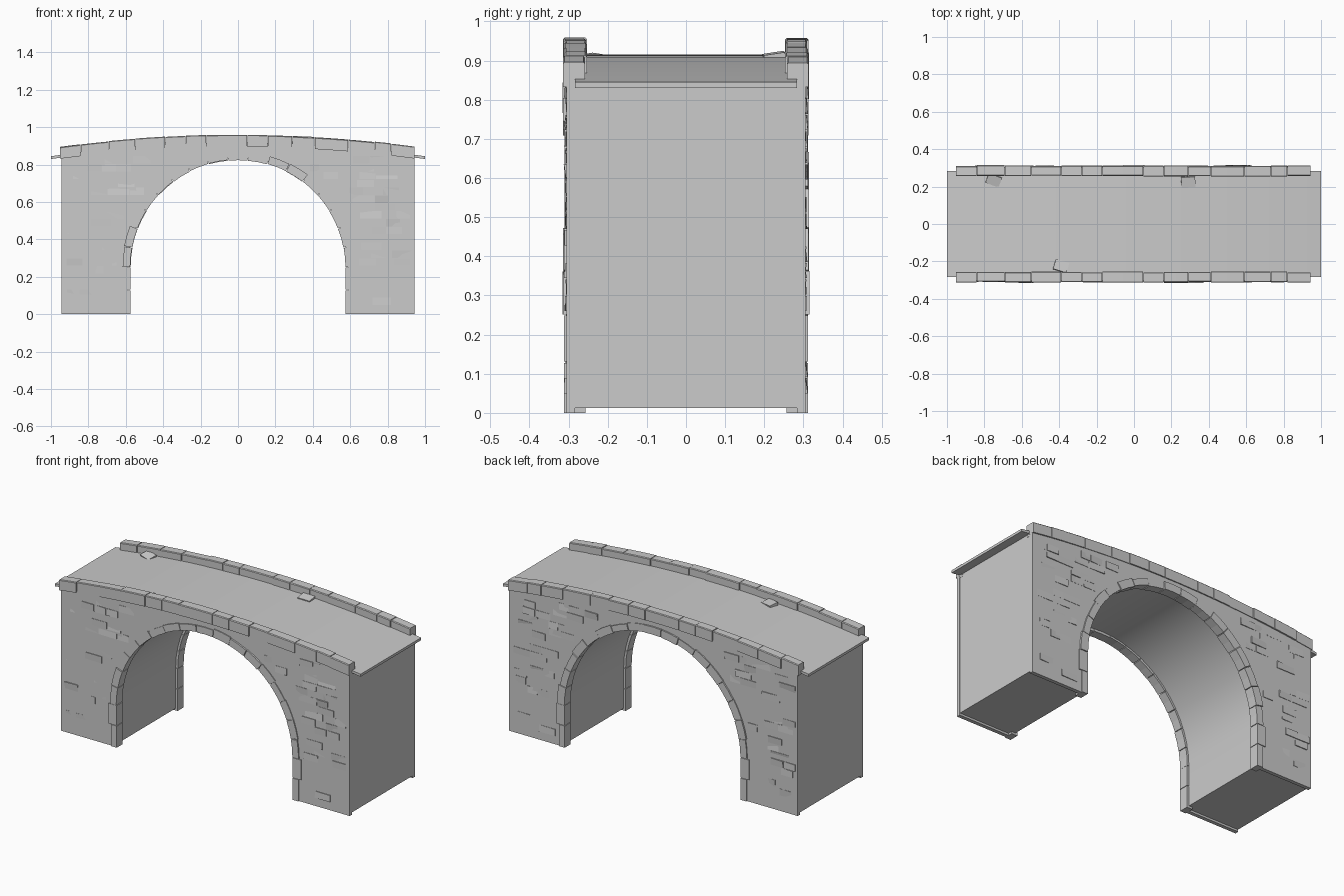
import bpy, bmesh, math, random
from mathutils import Matrix, Euler

random.seed(7)
cube = bpy.data.objects.get("Cube")
if cube:
    bpy.data.objects.remove(cube, do_unlink=True)

stone = bpy.data.materials.new("grey stone")
stone.use_nodes = True
stone.diffuse_color = (0.6, 0.6, 0.6, 1)
stone.node_tree.nodes["Principled BSDF"].inputs["Base Color"].default_value = (0.6, 0.6, 0.6, 1)

SPRING, RADIUS = 0.25, 0.575   # arch springing height and inner radius


def rise(x, top):
    """Height of the humped roadway line whose crown is at top."""
    return top - 0.07 * x * x


def prism(bm, outline, y_in, y_out):
    """Solid from an x-z outline; y_out is one depth or one per corner."""
    n = len(outline)
    depths = y_out if isinstance(y_out, list) else [y_out] * n
    a = [bm.verts.new((x, y_in, z)) for x, z in outline]
    b = [bm.verts.new((x, y, z)) for (x, z), y in zip(outline, depths)]
    bm.faces.new(a)
    bm.faces.new(b[::-1])
    for i in range(n):
        j = (i + 1) % n
        bm.faces.new((a[j], a[i], b[i], b[j]))


def finish(bm, name, smooth=False):
    bmesh.ops.recalc_face_normals(bm, faces=bm.faces[:])
    if smooth:
        for f in bm.faces:
            f.smooth = True
        for e in bm.edges:
            e.smooth = e.calc_face_angle(0) < math.radians(30)
    mesh = bpy.data.meshes.new(name)
    bm.to_mesh(mesh)
    bm.free()
    mesh.materials.append(stone)
    obj = bpy.data.objects.new(name, mesh)
    bpy.context.collection.objects.link(obj)
    return obj


def hump(half, top, steps=24):
    xs = [half - 2 * half * i / steps for i in range(steps + 1)]
    return [(x, rise(x, top)) for x in xs]


def arch_outline(half, base, radius, top, steps=28):
    """Bridge elevation: humped top, two piers and a round opening."""
    pts = [(half, base)] + hump(half, top) + [(-half, base), (-radius, base)]
    for i in range(steps + 1):
        t = math.pi * (1 - i / steps)
        pts.append((radius * math.cos(t), SPRING + radius * math.sin(t)))
    return pts + [(radius, base)]


# Core with the barrel vault
bm = bmesh.new()
prism(bm, arch_outline(0.942, 0.012, 0.588, 0.9), -0.29, 0.29)
finish(bm, "bridge_core", True)

# Road slab overhanging both ends
bm = bmesh.new()
prism(bm, hump(1, 0.9) + hump(1, 0.915)[::-1], -0.283, 0.283)
finish(bm, "road_slab", True)

for side, s in (("front", -1), ("back", 1)):
    # Outer wall skin
    bm = bmesh.new()
    prism(bm, arch_outline(0.944, 0, 0.588, 0.9), s * 0.283, s * 0.305)
    finish(bm, side + "_wall", True)

    # Arch stones: legs, then wedge stones around the curve
    bm = bmesh.new()
    for m in (-1, 1):
        for z0, z1, w in ((0, 0.128, 0.038), (0.131, 0.249, 0.055)):
            r = RADIUS + w
            prism(bm, [(m * RADIUS, z0), (m * r, z0), (m * r, z1), (m * RADIUS, z1)],
                  s * 0.257, s * 0.312)
    count = 17
    for k in range(count):
        t0, t1 = (math.pi * (k + e) / count for e in (0.015, 0.985))
        inner = RADIUS + random.uniform(-0.002, 0.003)
        outer = RADIUS + random.uniform(0.038, 0.05)
        ring = []
        for r, angles in ((inner, (t0, (t0 + t1) / 2, t1)), (outer, (t1, (t0 + t1) / 2, t0))):
            ring += [(r * math.cos(t), SPRING + r * math.sin(t)) for t in angles]
        prism(bm, ring, s * 0.257, s * random.uniform(0.309, 0.315))
    finish(bm, side + "_arch_stones")

    # Parapet stones following the hump
    bm = bmesh.new()
    joints = [-0.952, -0.84, -0.69, -0.55, -0.39, -0.28, -0.17, 0.05,
              0.16, 0.29, 0.41, 0.59, 0.73, 0.82, 0.946]
    for x0, x1 in zip(joints, joints[1:]):
        x0, x1 = x0 + 0.0015, x1 - 0.0015
        xm, top = (x0 + x1) / 2, 0.959 + random.uniform(-0.003, 0.002)
        prism(bm, [(x, rise(x, 0.895)) for x in (x0, xm, x1)]
              + [(x, rise(x, top)) for x in (x1, xm, x0)],
              s * random.uniform(0.253, 0.259), s * random.uniform(0.308, 0.315))
    bmesh.ops.recalc_face_normals(bm, faces=bm.faces[:])
    long_edges = [e for e in bm.edges if abs(e.verts[0].co.y - e.verts[1].co.y) < 0.001
                  and e.calc_face_angle(0) > 1 and e.verts[0].co.z > rise(e.verts[0].co.x, 0.93)
                  and e.verts[1].co.z > rise(e.verts[1].co.x, 0.93)]
    bmesh.ops.bevel(bm, geom=long_edges, offset=0.004, segments=1, affect='EDGES')
    finish(bm, side + "_parapet")

    # Kerb joining the road to the parapet
    bm = bmesh.new()
    prism(bm, hump(0.944, 0.885) + hump(0.944, 0.918)[::-1], s * 0.262, s * 0.304)
    finish(bm, side + "_kerb", True)

    # Weathered bricks, tilted so that only some edges stand out
    bm = bmesh.new()
    row_height = 0.042
    for row in range(20):
        z0 = 0.05 + row * row_height
        x = -0.93 + random.uniform(0, 0.05)
        while x < 0.9:
            w = random.uniform(0.06, 0.12)
            quad = [(x, z0), (x + w, z0), (x + w, z0 + row_height - 0.003), (x, z0 + row_height - 0.003)]
            x += w + 0.003
            clear = all(abs(px) < 0.936 and pz < rise(px, 0.89)
                        and (abs(px) > 0.64 if pz < SPRING else math.hypot(px, pz - SPRING) > 0.632)
                        for px, pz in quad)
            if clear and random.random() < (0.6 if z0 > SPRING else 0.2):
                base = random.uniform(0.3035, 0.309)
                depths = [s * (base + random.uniform(-0.004, 0.004)) for _ in quad]
                prism(bm, quad, s * 0.295, depths)
    finish(bm, side + "_bricks")

# Loose stones leaning on the parapets
bm = bmesh.new()
for x, y, turn, tilt in ((-0.75, 0.235, -0.35, 0.25), (0.29, 0.225, 0.05, 0.15), (-0.39, -0.225, -0.3, -0.15)):
    place = Matrix.Translation((x, y, rise(x, 0.916))) @ Euler((tilt, 0.05, turn)).to_matrix().to_4x4()
    bmesh.ops.create_cube(bm, size=1, matrix=place @ Matrix.Diagonal((0.075, 0.055, 0.018, 1)))
finish(bm, "loose_stones")
